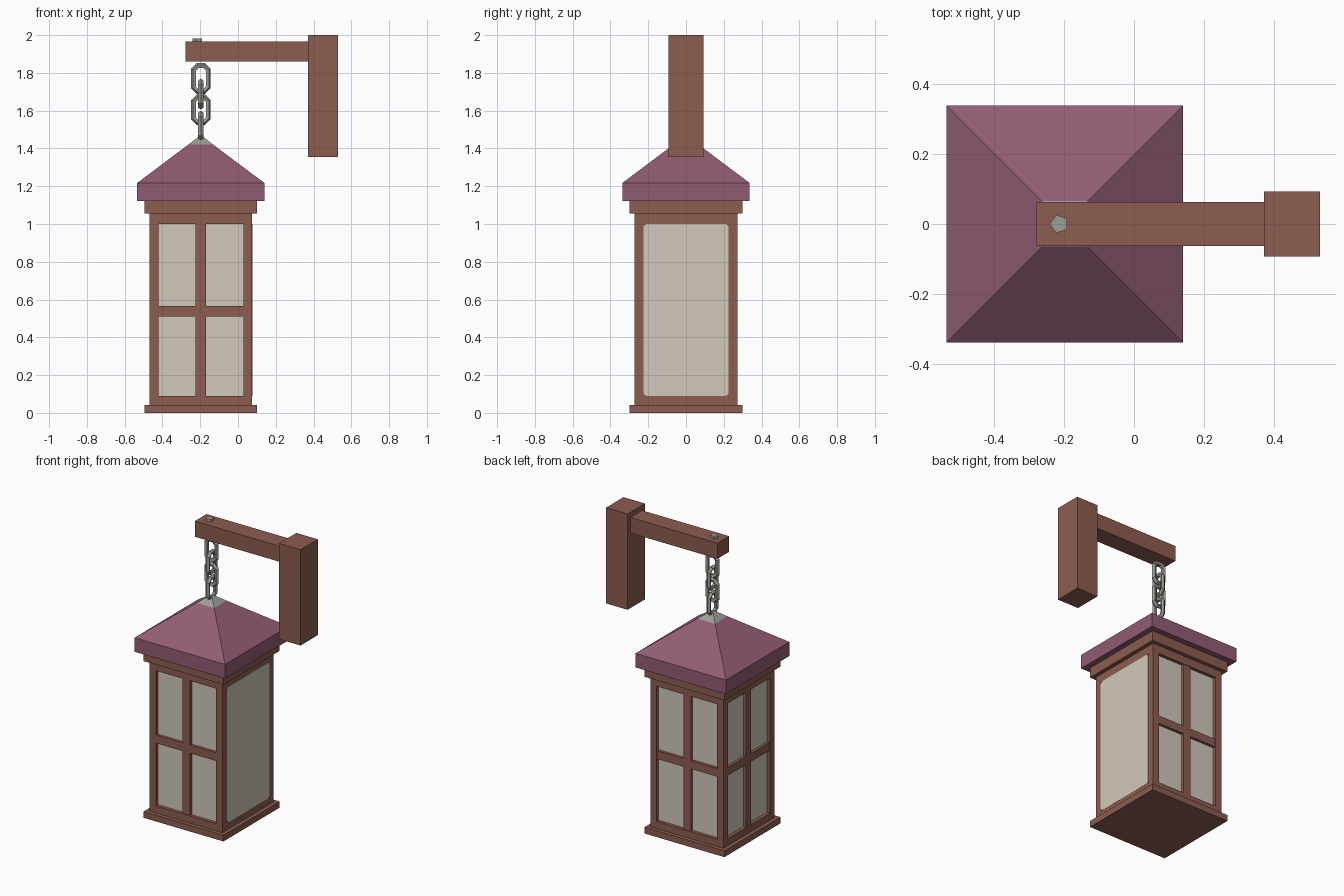
import bpy, bmesh, math
from mathutils import Matrix, Vector

if "Cube" in bpy.data.objects:
    bpy.data.objects.remove(bpy.data.objects["Cube"])


def material(name, rgb):
    m = bpy.data.materials.new(name)
    m.diffuse_color = (*rgb, 1)
    m.use_nodes = True
    m.node_tree.nodes["Principled BSDF"].inputs["Base Color"].default_value = m.diffuse_color
    return m


WOOD = material("brown_wood", (0.262, 0.109, 0.080))
ROOF = material("plum_roof", (0.287, 0.107, 0.178))
GLASS = material("cream_glass", (0.630, 0.584, 0.497))
METAL = material("grey_metal", (0.342, 0.332, 0.305))
CX = -0.197  # lantern axis


def finish(name, bm, *mats):
    bmesh.ops.recalc_face_normals(bm, faces=bm.faces)
    me = bpy.data.meshes.new(name)
    bm.to_mesh(me)
    bm.free()
    for m in mats:
        me.materials.append(m)
    ob = bpy.data.objects.new(name, me)
    bpy.context.collection.objects.link(ob)
    return ob


def box(name, lo, hi, mat, spin=None):
    """Box between two corners; spin turns it about the lantern axis."""
    lo, hi = Vector(lo), Vector(hi)
    bm = bmesh.new()
    bmesh.ops.create_cube(bm, size=1)
    for v in bm.verts:
        v.co = Vector(v.co[i] * (hi[i] - lo[i]) + (lo[i] + hi[i]) / 2 for i in range(3))
    if spin is not None:
        bm.transform(Matrix.Translation((CX, 0, 0)) @ Matrix.Rotation(spin, 4, 'Z'))
    return finish(name, bm, mat)


def slab(name, half, z0, z1, mat):
    return box(name, (CX - half, -half, z0), (CX + half, half, z1), mat)


# Wall post, arm and bolt head
box("wall_post", (0.37, -0.092, 1.355), (0.53, 0.092, 2.0), WOOD)
box("arm", (-0.278, -0.062, 1.86), (0.37, 0.062, 1.965), WOOD)
bm = bmesh.new()
bmesh.ops.create_cone(bm, cap_ends=True, segments=5, radius1=0.027, radius2=0.027, depth=0.04,
                      matrix=Matrix.Translation((-0.213, 0, 1.962)) @ Matrix.Rotation(math.pi / 2, 4, 'Z'))
bm.transform(Matrix.Translation((-0.213, 0, 0)) @ Matrix.Rotation(math.radians(0), 4, 'Z')
             @ Matrix.Translation((0.213, 0, 0)))
finish("bolt_head", bm, METAL)

# Base, top trim and glass core
slab("base", 0.298, 0.0, 0.042, WOOD)
slab("top_trim", 0.298, 1.055, 1.122, WOOD)
slab("glass_core", 0.25, 0.042, 1.055, GLASS)

# Corner posts
for i in range(4):
    box(f"corner_post_{i + 1}", (0.225, 0.225, 0.042), (0.272, 0.272, 1.055), WOOD, i * math.pi / 2)

# Rails on every side, crossed bars on all but the right side
for side, turn in (("front", 0), ("right", 1), ("back", 2), ("left", 3)):
    a = turn * math.pi / 2
    box(side + "_bottom_rail", (-0.225, -0.272, 0.042), (0.225, -0.24, 0.09), WOOD, a)
    box(side + "_top_rail", (-0.225, -0.272, 1.0), (0.225, -0.24, 1.055), WOOD, a)
    if side != "right":
        box(side + "_upright_bar", (-0.028, -0.268, 0.09), (0.028, -0.24, 1.0), WOOD, a)
        box(side + "_cross_bar", (-0.225, -0.268, 0.51), (0.225, -0.24, 0.565), WOOD, a)

# Right side: wooden backing with one round-cornered pane
box("right_backing", (CX + 0.24, -0.225, 0.09), (CX + 0.266, 0.225, 1.0), WOOD)
pane = box("right_pane", (CX + 0.262, -0.226, 0.089), (CX + 0.273, 0.226, 1.001), GLASS)
bm = bmesh.new()
bm.from_mesh(pane.data)
corners = [e for e in bm.edges if abs(e.verts[0].co.x - e.verts[1].co.x) > 0.005]
bmesh.ops.bevel(bm, geom=corners, offset=0.02, segments=2, profile=0.5, affect='EDGES')
bm.to_mesh(pane.data)
bm.free()

# Roof: eave band, hipped slope and metal tip
bm = bmesh.new()
rings = []
for half, z in ((0.337, 1.122), (0.337, 1.217), (0.066, 1.42), (0.008, 1.465)):
    rings.append([bm.verts.new((CX + sx * half, sy * half, z))
                  for sx, sy in ((-1, -1), (1, -1), (1, 1), (-1, 1))])
for r0, r1 in zip(rings, rings[1:]):
    for i in range(4):
        j = (i + 1) % 4
        bm.faces.new((r0[i], r0[j], r1[j], r1[i]))
bm.faces.new(rings[0])
bm.faces.new(rings[-1])
for f in bm.faces:
    f.material_index = 1 if f.calc_center_median().z > 1.425 else 0
finish("roof", bm, ROOF, METAL)

# Chain: stretched eight-sided links, each turned a quarter
for n, z in enumerate((1.770, 1.688, 1.605, 1.517)):
    bm = bmesh.new()
    loops = []
    for k in range(8):
        a = math.radians(22.5 + 45 * k)
        out = Vector((math.cos(a), 0, math.sin(a)))
        centre = out * 0.041 + Vector((0, 0, math.copysign(0.03, out.z)))
        loops.append([bm.verts.new(centre + out * 0.015 * math.cos(t) + Vector((0, 0.015 * math.sin(t), 0)))
                      for t in (math.tau * s / 5 for s in range(5))])
    for k in range(8):
        p, q = loops[k], loops[(k + 1) % 8]
        for s in range(5):
            bm.faces.new((p[s], p[(s + 1) % 5], q[(s + 1) % 5], q[s]))
    bm.transform(Matrix.Translation((CX, 0, z)) @ Matrix.Rotation(n * math.pi / 2, 4, 'Z'))
    finish(f"chain_link_{n + 1}", bm, METAL)
